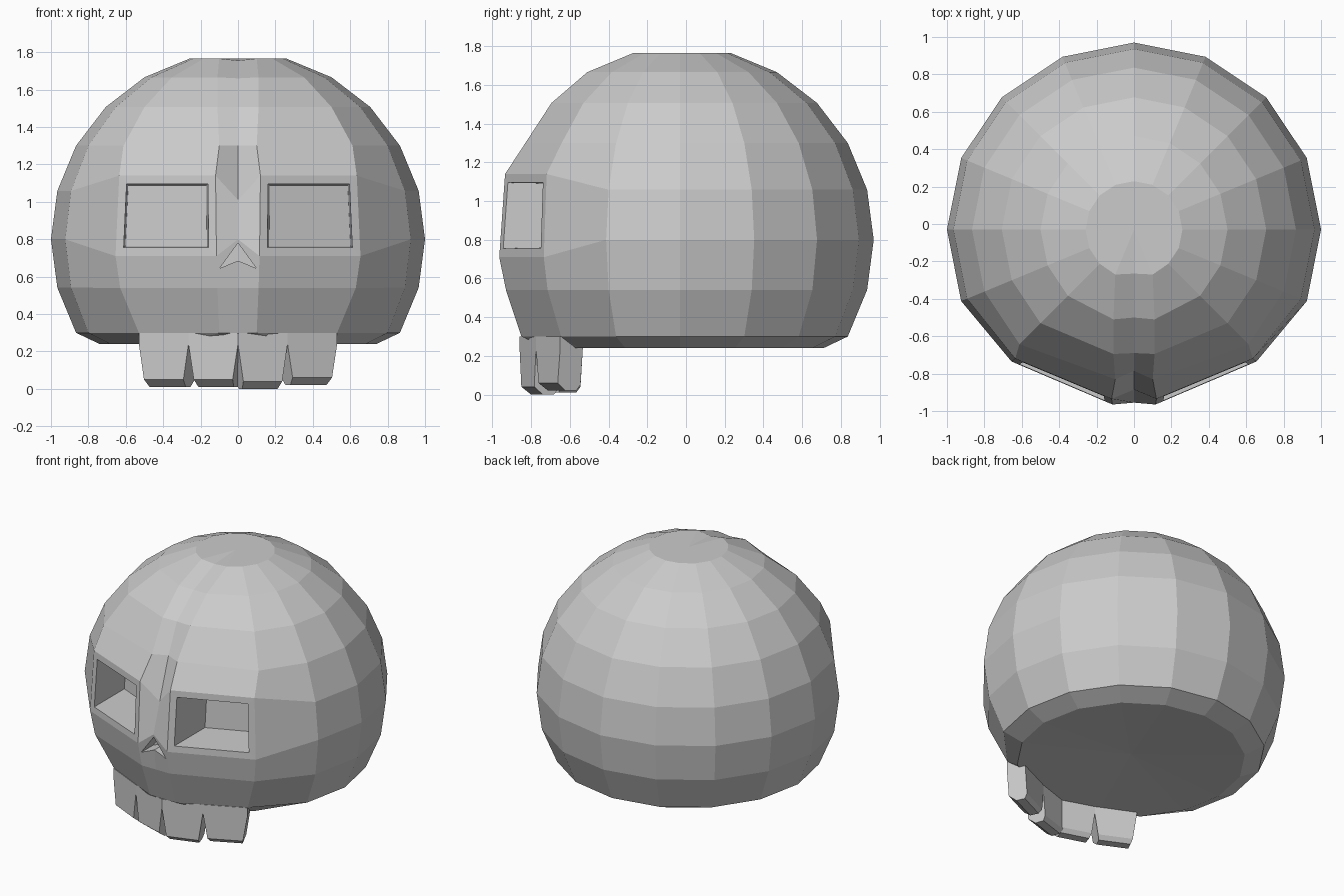
import bpy, bmesh, math
from mathutils import Vector

if "Cube" in bpy.data.objects:
    bpy.data.objects.remove(bpy.data.objects["Cube"])

CY, CZ = -0.03, 0.80  # sphere centre


def make_object(name, bm):
    bmesh.ops.recalc_face_normals(bm, faces=bm.faces[:])
    mesh = bpy.data.meshes.new(name)
    bm.to_mesh(mesh)
    bm.free()
    ob = bpy.data.objects.new(name, mesh)
    bpy.context.collection.objects.link(ob)
    return ob


# Cranium: 16-sided sphere rings, 15 degrees apart, with a flattened base
rings = [(math.cos(math.radians(a)), CZ + math.sin(math.radians(a)))
         for a in (75, 60, 45, 30, 15, 0, -15, -30)] + [(0.74, 0.24)]

# Face columns reshaped per ring: brow, bridge, cheeks and jaw
centre = {0: (0, -0.265, 1.755), 1: (0, -0.50, 1.66), 2: (0, -0.69, 1.507),
          3: (0, -0.785, 1.30), 4: (0, -0.885, 1.01), 5: (0, -0.955, 0.80),
          6: (0, -0.93, 0.54), 7: (0, -0.85, 0.30)}
inner = {0: (0.10, -0.27, 1.766), 1: (0.11, -0.51, 1.666), 2: (0.11, -0.695, 1.507),
         3: (0.10, -0.83, 1.30), 4: (0.12, -0.935, 1.14), 5: (0.115, -0.965, 0.71),
         6: (0.11, -0.93, 0.54), 7: (0.10, -0.85, 0.30)}
outer = {4: (0.635, -0.72, 1.14), 5: (0.655, -0.735, 0.71),
         6: (0.63, -0.715, 0.54), 7: (0.53, -0.645, 0.30)}
columns = {0: centre, 1: inner, 2: outer, 14: outer, 15: inner}

bm = bmesh.new()
grid = []
for k, (r, z) in enumerate(rings):
    row = []
    for i in range(16):
        a = math.radians(-90 + 22.5 * i)
        p = Vector((r * math.cos(a), CY + r * math.sin(a), z))
        if k in columns.get(i, {}):
            p = Vector(columns[i][k])
            if i > 8:
                p.x = -p.x
        row.append(bm.verts.new(p))
    grid.append(row)
top = bm.verts.new((0, CY, 1.766))
base = bm.verts.new((0, CY, 0.28))
eyes = []
for i in range(16):
    j = (i + 1) % 16
    bm.faces.new((top, grid[0][i], grid[0][j]))
    bm.faces.new((base, grid[-1][j], grid[-1][i]))
    for k in range(len(rings) - 1):
        f = bm.faces.new((grid[k][i], grid[k + 1][i], grid[k + 1][j], grid[k][j]))
        if k == 4 and i in (1, 14):
            eyes.append(f)
bmesh.ops.recalc_face_normals(bm, faces=bm.faces[:])

# Eye sockets: inset, then pushed straight back
for f in eyes:
    bmesh.ops.inset_region(bm, faces=[f], thickness=0.045, use_even_offset=True)
    ext = bmesh.ops.extrude_face_region(bm, geom=[f])
    verts = [e for e in ext["geom"] if isinstance(e, bmesh.types.BMVert)]
    mid = sum((v.co for v in verts), Vector()) / 4
    for v in verts:
        v.co = mid + (v.co - mid) * 0.96 + Vector((0, 0.33, 0))
    if f.is_valid:
        bmesh.ops.delete(bm, geom=[f], context='FACES_ONLY')
skull = make_object("skull", bm)

# Nose opening: chevron cut
bm = bmesh.new()
shape = [(0, 0.78), (-0.098, 0.645), (0, 0.685), (0.098, 0.645)]
front = [bm.verts.new((x, -1.1, z)) for x, z in shape]
back = [bm.verts.new((x, -0.82, z)) for x, z in shape]
bm.faces.new(front)
bm.faces.new(back[::-1])
for i in range(4):
    j = (i + 1) % 4
    bm.faces.new((front[i], back[i], back[j], front[j]))
cutter = make_object("nose_cutter", bm)
cutter.hide_render = True
mod = skull.modifiers.new("nose", 'BOOLEAN')
mod.object = cutter
mod.operation = 'DIFFERENCE'
mod.solver = 'EXACT'
bpy.context.view_layer.objects.active = skull
bpy.ops.object.modifier_apply(modifier=mod.name)
bpy.data.objects.remove(cutter)


# Teeth: tapered blocks along the jaw edge with chamfered tips
def tooth(name, a, b, z0):
    a, b = Vector((*a, 0)), Vector((*b, 0))
    along = (b - a).normalized()
    inward = Vector((-along.y, along.x, 0))
    # (depth, height, side taper)
    profile = [(0, 0.30, 0), (0, 0.24, 0), (0, z0 + 0.04, 0.03), (0.05, z0, 0.04),
               (0.11, z0, 0.04), (0.13, z0 + 0.03, 0.03), (0.13, 0.25, 0.0), (0.10, 0.29, 0)]
    bm = bmesh.new()
    sides = []
    for p, s in ((a, 1), (b, -1)):
        sides.append([bm.verts.new(p + inward * d + along * s * t + Vector((0, 0, z)))
                      for d, z, t in profile])
    n = len(profile)
    bm.faces.new(sides[0])
    bm.faces.new(sides[1][::-1])
    for i in range(n):
        j = (i + 1) % n
        bm.faces.new((sides[0][i], sides[1][i], sides[1][j], sides[0][j]))
    make_object(name, bm)


jaw = [(-0.53, -0.65), (-0.265, -0.775), (0, -0.86), (0.265, -0.775), (0.53, -0.65)]
for i, z0 in enumerate((0.01, 0.01, 0.0, 0.02)):
    tooth(f"tooth_{i + 1}", jaw[i], jaw[i + 1], z0)
